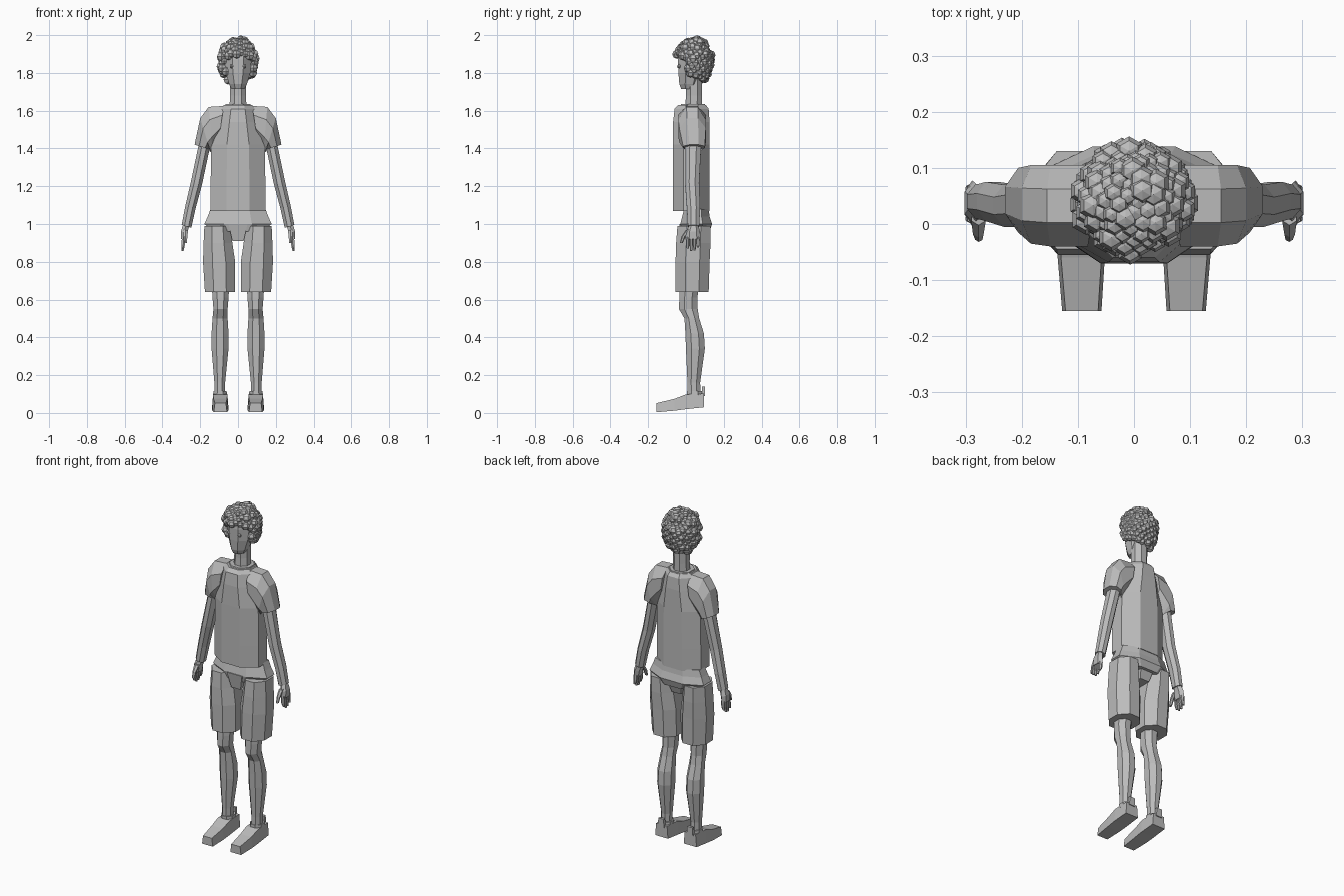
import bpy, bmesh, math, random
from mathutils import Matrix, Vector

cube = bpy.data.objects.get("Cube")
if cube:
    bpy.data.objects.remove(cube)

random.seed(4)
grey = bpy.data.materials.new("plain grey")
grey.use_nodes = True
colour = (0.5, 0.5, 0.5, 1)
grey.diffuse_color = colour
grey.node_tree.nodes["Principled BSDF"].inputs["Base Color"].default_value = colour


def finish(name, bm):
    bmesh.ops.recalc_face_normals(bm, faces=bm.faces)
    mesh = bpy.data.meshes.new(name)
    bm.to_mesh(mesh)
    bm.free()
    mesh.materials.append(grey)
    obj = bpy.data.objects.new(name, mesh)
    bpy.context.collection.objects.link(obj)
    return obj


def skin(name, rings, side=1):
    """Join a row of point rings into a closed, flat-faced tube."""
    bm = bmesh.new()
    rows = [[bm.verts.new((p[0] * side, p[1], p[2])) for p in r] for r in rings]
    n = len(rows[0])
    for a, b in zip(rows, rows[1:]):
        for i in range(n):
            j = (i + 1) % n
            bm.faces.new((a[i], a[j], b[j], b[i]))
    bm.faces.new(rows[0])
    bm.faces.new(rows[-1])
    return finish(name, bm)


def ring(inner, outer, front, back, n=8):
    """Polygon between two (x, z) ends, reaching from front to back in y."""
    a, b = Vector(inner), Vector(outer)
    mid, half = (a + b) / 2, (b - a) / 2
    cy, ry = (front + back) / 2, (back - front) / 2
    points = []
    for i in range(n):
        t = math.tau * (i + 0.5) / n
        grow = 1 / math.cos(math.pi / n)
        p = mid + half * math.cos(t) * grow
        points.append((p.x, cy + ry * math.sin(t) * grow, p.y))
    return points


def tube(name, rows, side=1, n=8):
    """Rows are (z, inner x, outer x, front y, back y)."""
    skin(name, [ring((a, z), (b, z), f, k, n) for z, a, b, f, k in rows], side)


def column(name, rows):
    """Centred tube with rows (z, half width, front y, back y)."""
    tube(name, [(z, -w, w, f, k) for z, w, f, k in rows])


# Shirt body, collar, neck and head
column("shirt_body", [
    (1.07, .145, -.07, .125), (1.2, .145, -.07, .125), (1.42, .142, -.07, .125),
    (1.54, .11, -.068, .125), (1.61, .09, -.06, .12), (1.63, .075, -.04, .105)])
column("collar", [(1.61, .075, -.04, .11), (1.635, .065, -.025, .1)])
column("neck", [(1.6, .046, -.005, .085), (1.68, .042, 0, .085), (1.78, .045, 0, .085)])
column("head", [
    (1.715, .035, -.025, .05), (1.74, .047, -.035, .07), (1.8, .065, -.04, .09),
    (1.87, .072, -.042, .11), (1.93, .062, -.035, .1), (1.965, .035, -.01, .07)])

# Shorts waist and crotch
column("shorts_waist", [
    (.96, .13, -.02, .125), (1.0, .178, -.03, .138), (1.04, .16, -.02, .125),
    (1.08, .145, -.01, .12)])
tube("shorts_crotch", [(.91, -.03, .03, -.02, .09), (1.0, -.05, .05, -.035, .12)], n=4)

for label, side in (("left_", 1), ("right_", -1)):
    # Sleeve sweeping from the collar around the shoulder
    skin(label + "sleeve", [
        ring((.1, 1.46), (.075, 1.625), -.04, .105),
        ring((.135, 1.39), (.155, 1.62), -.04, .105),
        ring((.145, 1.38), (.2, 1.56), -.035, .105),
        ring((.15, 1.395), (.23, 1.42), -.015, .1)], side)

    # Arm
    skin(label + "arm", [
        ring((.12, 1.5), (.185, 1.52), 0, .085),
        ring((.15, 1.4), (.21, 1.41), -.005, .08),
        ring((.19, 1.21), (.25, 1.22), -.005, .07),
        ring((.225, 1.08), (.28, 1.09), .005, .075),
        ring((.247, .98), (.298, .995), .01, .07)], side)

    # Hand with four fingers and a thumb
    skin(label + "palm", [
        ring((.258, .99), (.292, .995), .02, .062, 6),
        ring((.268, .955), (.302, .96), .005, .07, 6),
        ring((.275, .918), (.302, .92), .002, .072, 6)], side)
    for i, tip in enumerate((.87, .857, .86, .875)):
        y = .002 + i * .018
        skin(f"{label}finger_{i + 1}", [
            ring((.277, .93), (.297, .93), y, y + .016, 6),
            ring((.281, .89), (.299, .89), y, y + .015, 6),
            ring((.288, tip), (.3, tip), y + .003, y + .012, 6)], side)
    skin(label + "thumb", [
        ring((.264, .965), (.29, .97), .0, .028, 6),
        ring((.268, .935), (.287, .935), -.022, -.003, 6),
        ring((.27, .9), (.283, .9), -.031, -.018, 6)], side)

    # Shorts leg
    tube(label + "shorts_leg", [
        (.64, .015, .175, -.055, .12), (.8, .015, .185, -.055, .125),
        (.9, .03, .182, -.052, .13), (.99, .04, .178, -.045, .13)], side)

    # Lower leg with knee and calf
    tube(label + "lower_leg", [
        (.09, .068, .125, .008, .078), (.16, .068, .125, .008, .075),
        (.34, .05, .14, 0, .1), (.42, .05, .14, -.003, .095),
        (.5, .055, .135, -.008, .07), (.55, .055, .13, -.037, .062),
        (.61, .05, .135, -.035, .06), (.7, .045, .14, -.03, .075)], side)

    # Foot: square sections from toe to heel
    skin(label + "foot", [
        [(a, y, low), (b, y, low), (b - .006, y, top), (a + .006, y, top)]
        for y, a, b, low, top in (
            (-.155, .058, .128, .004, .052), (-.06, .052, .136, .012, .075),
            (.0, .05, .138, .02, .098), (.095, .052, .136, .03, .102))], side)
    tube(label + "ankle_cuff", [
        (.09, .058, .132, .005, .09), (.115, .06, .13, .005, .088)], side)
    tube(label + "heel_tab", [
        (.09, .075, .115, .082, .1), (.14, .078, .112, .085, .1)], side, 4)

    # Eye
    bm = bmesh.new()
    bmesh.ops.create_uvsphere(bm, u_segments=6, v_segments=4, radius=.011,
                              matrix=Matrix.Translation((.034 * side, -.036, 1.835)))
    finish(label + "eye", bm)

# Curly hair: faceted balls spread over the skull, leaving the face open
bm = bmesh.new()
count = 210
for i in range(count):
    up = 1 - 2 * (i + .5) / count
    flat = math.sqrt(1 - up * up)
    turn = i * math.pi * (3 - math.sqrt(5))
    spread = random.uniform(.9, 1.03)
    spot = Vector((.093 * flat * math.cos(turn) * spread,
                   .04 + .093 * flat * math.sin(turn) * spread,
                   1.86 + .117 * up * spread))
    lowest = 1.89 if spot.y < 0 else 1.79 if spot.y < .06 else 1.765
    if spot.z > lowest:
        bmesh.ops.create_uvsphere(bm, u_segments=6, v_segments=4,
                                  radius=random.uniform(.017, .027),
                                  matrix=Matrix.Translation(spot))
top = max(v.co.z for v in bm.verts)
bmesh.ops.translate(bm, verts=bm.verts, vec=(0, 0, 2 - top))
finish("curly_hair", bm)
